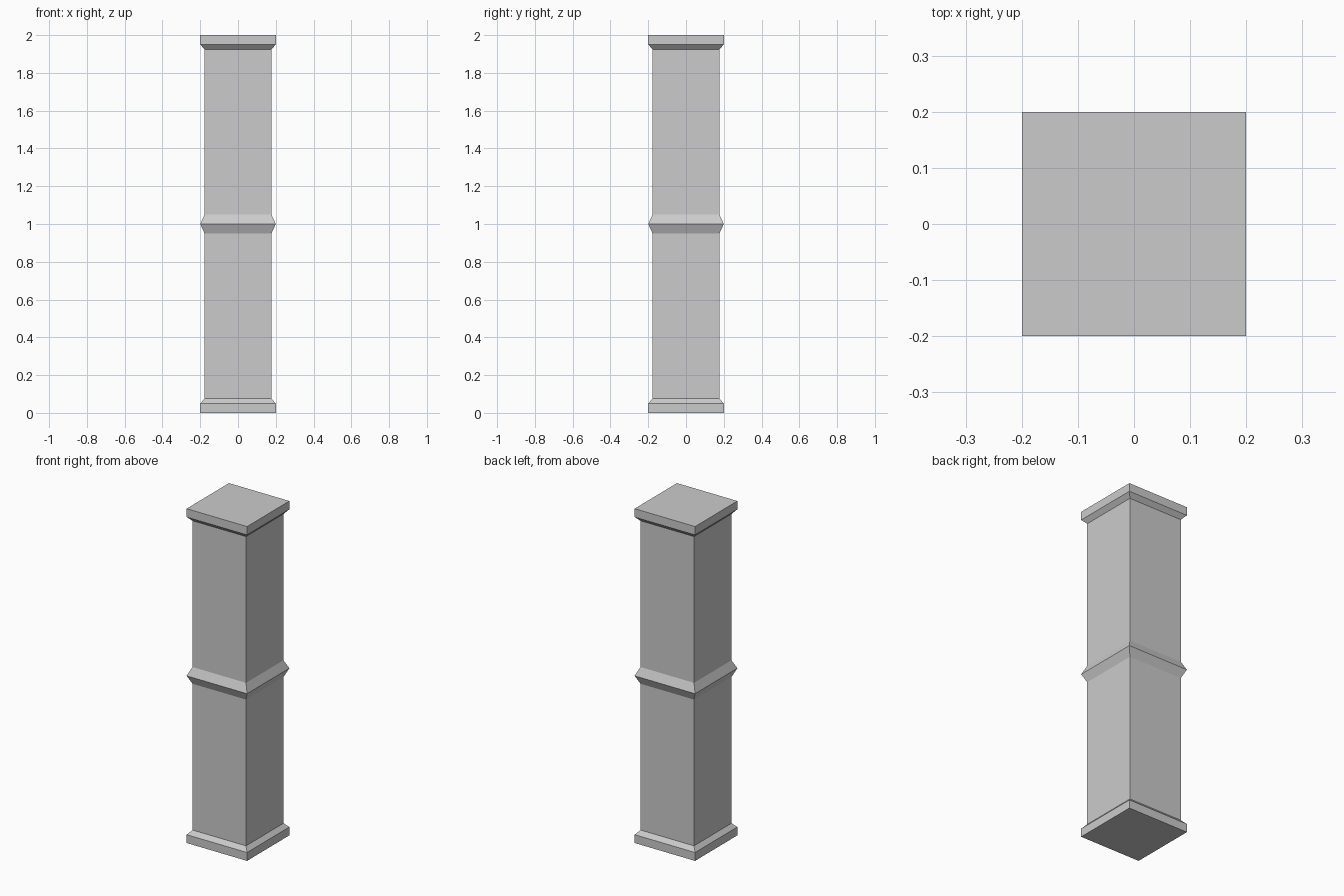
import bpy
import bmesh

if "Cube" in bpy.data.objects:
    bpy.data.objects.remove(bpy.data.objects["Cube"])


def square_loft(name, profile):
    """Stack square rings from (half_width, z) pairs, capped at both ends."""
    bm = bmesh.new()
    rings = [[bm.verts.new((sx * r, sy * r, z))
              for sx, sy in ((-1, -1), (1, -1), (1, 1), (-1, 1))]
             for r, z in profile]
    for low, high in zip(rings, rings[1:]):
        for i in range(4):
            j = (i + 1) % 4
            bm.faces.new((low[i], low[j], high[j], high[i]))
    bm.faces.new(rings[0][::-1])
    bm.faces.new(rings[-1])
    mesh = bpy.data.meshes.new(name)
    bm.to_mesh(mesh)
    bm.free()
    obj = bpy.data.objects.new(name, mesh)
    bpy.context.collection.objects.link(obj)
    return obj


WIDE, SHAFT, HEIGHT = 0.2, 0.177, 2.0

# Lower half: plinth, chamfer, shaft, start of the middle band
lower = [(WIDE, 0), (WIDE, 0.05), (SHAFT, 0.075), (SHAFT, 0.95)]
# Upper half mirrors the lower one about the ridge of the band
upper = [(r, HEIGHT - z) for r, z in reversed(lower)]

square_loft("square_pillar", lower + [(WIDE, HEIGHT / 2)] + upper)
